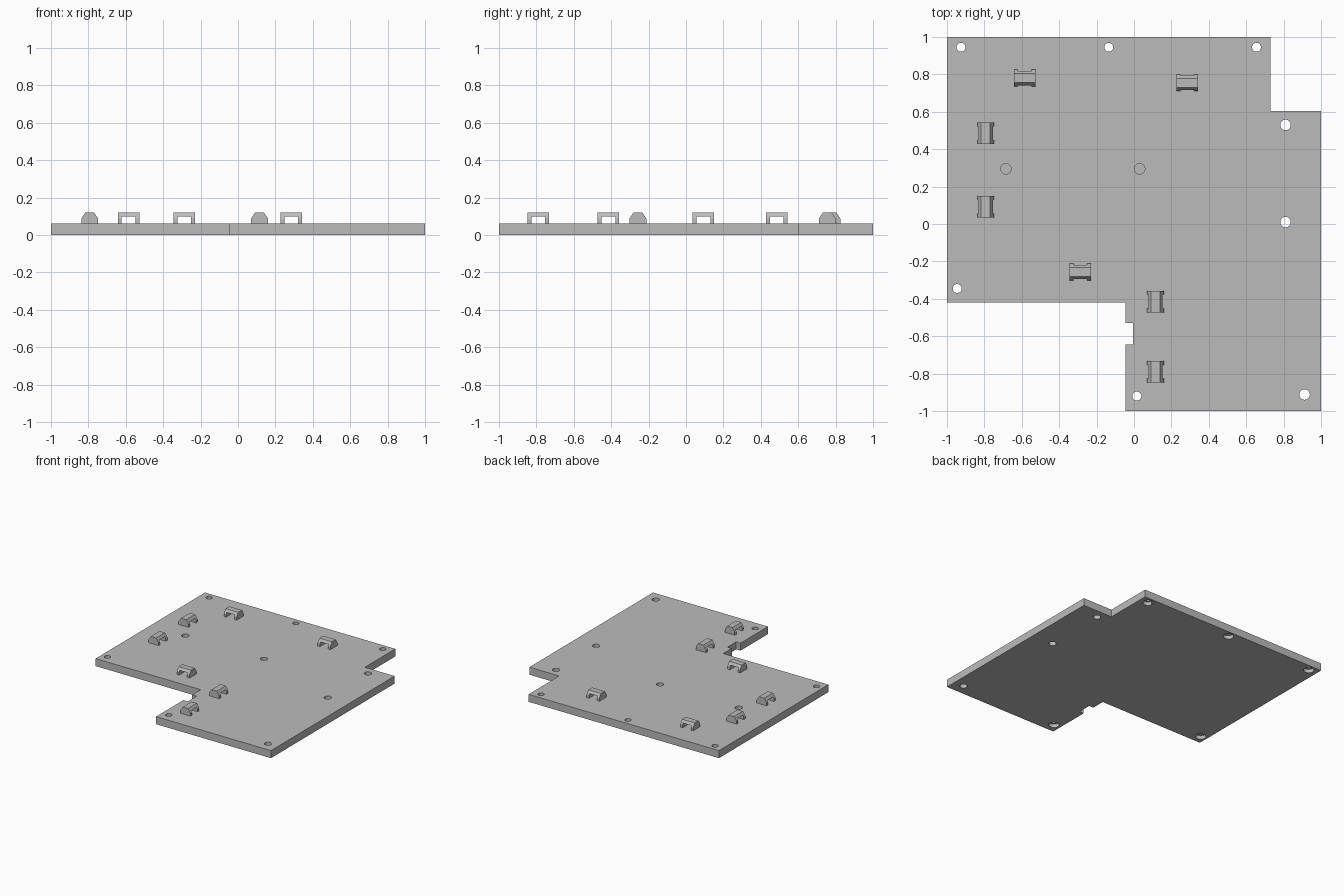
import bpy, bmesh
from math import pi
from mathutils import Matrix, Vector

cube = bpy.data.objects.get("Cube")
if cube:
    bpy.data.objects.remove(cube, do_unlink=True)

GREY = (0.5, 0.5, 0.5, 1)
mat = bpy.data.materials.new("plain grey")
mat.use_nodes = True
mat.diffuse_color = GREY
mat.node_tree.nodes["Principled BSDF"].inputs["Base Color"].default_value = GREY

TOP = 0.062


def add_object(name, bm):
    bmesh.ops.recalc_face_normals(bm, faces=bm.faces)
    mesh = bpy.data.meshes.new(name)
    bm.to_mesh(mesh)
    bm.free()
    mesh.materials.append(mat)
    obj = bpy.data.objects.new(name, mesh)
    bpy.context.collection.objects.link(obj)
    return obj


def extrude(name, points, offset):
    bm = bmesh.new()
    face = bm.faces.new([bm.verts.new(p) for p in points])
    moved = bmesh.ops.extrude_face_region(bm, geom=[face])["geom"]
    verts = [v for v in moved if isinstance(v, bmesh.types.BMVert)]
    bmesh.ops.translate(bm, verts=verts, vec=Vector(offset))
    return add_object(name, bm)


def cylinders(name, spots, radius, z0, z1):
    bm = bmesh.new()
    for x, y in spots:
        bmesh.ops.create_cone(bm, cap_ends=True, segments=32, radius1=radius,
                              radius2=radius, depth=z1 - z0,
                              matrix=Matrix.Translation((x, y, (z0 + z1) / 2)))
    return add_object(name, bm)


def cut(target, cutter):
    cutter.hide_render = True
    mod = target.modifiers.new("cut", 'BOOLEAN')
    mod.operation = 'DIFFERENCE'
    mod.solver = 'EXACT'
    mod.object = cutter
    bpy.ops.object.select_all(action='DESELECT')
    bpy.context.view_layer.objects.active = target
    target.select_set(True)
    bpy.ops.object.modifier_apply(modifier=mod.name)
    bpy.data.objects.remove(cutter, do_unlink=True)


# Base plate with its corner cut-outs and small edge notch
outline = [(-1, -0.42), (-0.045, -0.42), (-0.045, -0.53), (-0.005, -0.53),
           (-0.005, -0.645), (-0.045, -0.645), (-0.045, -1), (1, -1),
           (1, 0.605), (0.73, 0.605), (0.73, 1), (-1, 1)]
plate = extrude("base_plate", [(x, y, 0) for x, y in outline], (0, 0, TOP))

# Screw holes with a wider bore underneath, plain holes, and blind sockets
screws = [(-0.925, 0.945), (-0.135, 0.945), (0.655, 0.945),
          (-0.945, -0.345), (0.015, -0.92)]
plain = [(0.81, 0.53), (0.81, 0.01), (0.912, -0.912)]
sockets = [(-0.685, 0.295), (0.03, 0.295)]
cut(plate, cylinders("screw_hole_cutter", screws, 0.024, -0.1, 0.2))
cut(plate, cylinders("screw_bore_cutter", screws, 0.04, -0.1, 0.03))
cut(plate, cylinders("plain_hole_cutter", plain, 0.028, -0.1, 0.2))
cut(plate, cylinders("socket_cutter", sockets, 0.028, 0.03, 0.2))

# Cable bridge: chamfered bar with a tunnel through it
LENGTH, HALF = 0.115, 0.045
profile = [(-HALF, 0), (HALF, 0), (HALF, 0.026), (0.024, 0.057),
           (-0.024, 0.057), (-HALF, 0.026)]
bridge = extrude("cable_bridge_1", [(-LENGTH / 2, y, z) for y, z in profile],
                 (LENGTH, 0, 0))
opening = [(-0.037, -0.1, -0.02), (0.037, -0.1, -0.02),
           (0.037, -0.1, 0.036), (-0.037, -0.1, 0.036)]
cut(bridge, extrude("tunnel_cutter", opening, (0, 0.2, 0)))

# Place the bridges, some turned a quarter
along_x = [(-0.585, 0.78), (0.285, 0.755), (-0.287, -0.257)]
along_y = [(-0.793, 0.485), (-0.793, 0.093), (0.115, -0.415), (0.115, -0.79)]
places = [(p, 0) for p in along_x] + [(p, pi / 2) for p in along_y]
for i, ((x, y), turn) in enumerate(places):
    obj = bridge
    if i:
        obj = bpy.data.objects.new(f"cable_bridge_{i + 1}", bridge.data)
        bpy.context.collection.objects.link(obj)
    obj.location = (x, y, TOP)
    obj.rotation_euler.z = turn

# Smooth hole walls, crisp edges
bpy.ops.object.select_all(action='DESELECT')
bpy.context.view_layer.objects.active = plate
plate.select_set(True)
bpy.ops.object.shade_smooth_by_angle(angle=pi / 6)
